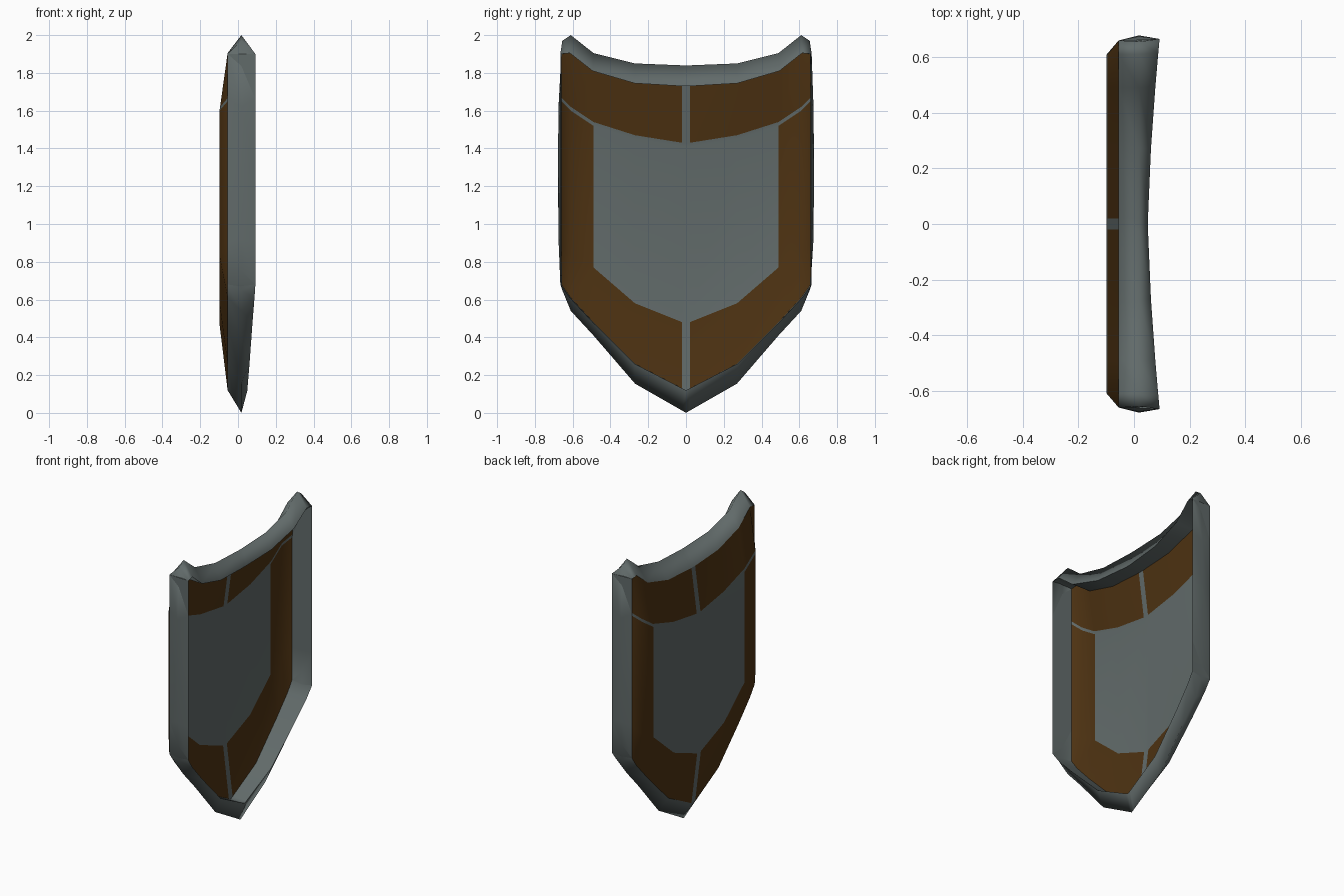
import bpy
import bmesh
import math

cube = bpy.data.objects.get("Cube")
if cube:
    bpy.data.objects.remove(cube)


def material(name, rgb):
    m = bpy.data.materials.new(name)
    m.use_nodes = True
    m.diffuse_color = (*rgb, 1)
    bsdf = m.node_tree.nodes["Principled BSDF"]
    bsdf.inputs["Base Color"].default_value = (*rgb, 1)
    bsdf.inputs["Roughness"].default_value = 0.8
    return m


steel = material("dull_steel", (0.12, 0.145, 0.143))
leather = material("brown_leather", (0.075, 0.032, 0.006))


def grid_object(name, rows, mats, closed=False, rule=None, angle=180):
    """Skin a list of equally long point rows; rule(i, j) picks a material."""
    bm = bmesh.new()
    verts = [[bm.verts.new(p) for p in row] for row in rows]
    n = len(verts)
    for i in range(n if closed else n - 1):
        a, b = verts[i], verts[(i + 1) % n]
        for j in range(len(a) - 1):
            f = bm.faces.new((a[j], a[j + 1], b[j + 1], b[j]))
            f.material_index = rule(i, j) if rule else 0
    mesh = bpy.data.meshes.new(name)
    bm.to_mesh(mesh)
    bm.free()
    for m in mats:
        mesh.materials.append(m)
    obj = bpy.data.objects.new(name, mesh)
    bpy.context.collection.objects.link(obj)
    bpy.ops.object.select_all(action='DESELECT')
    obj.select_set(True)
    bpy.context.view_layer.objects.active = obj
    bpy.ops.object.shade_smooth_by_angle(angle=math.radians(angle))
    return obj


# Panel columns: y, bottom edge, lower border, upper border, top edge
EDGE, FACE, GAP = -0.055, -0.098, 0.02
columns = [
    (0.0, 0.12, 0.47, 1.41, 1.73),
    (0.02, 0.13, 0.48, 1.41, 1.73),
    (0.27, 0.26, 0.58, 1.45, 1.745),
    (0.49, 0.48, 0.77, 1.52, 1.81),
    (0.61, 0.61, 0.83, 1.60, 1.905),
    (0.66, 0.68, 0.90, 1.65, 1.90),
]


def column_points(col, side):
    y, bottom, low, high, top = col
    mid = EDGE if y > 0.63 else FACE
    return [(EDGE, side * y, bottom), (mid, side * y, low),
            (mid, side * y, high), (mid + 0.003, side * y, high + GAP),
            (EDGE, side * y, top)]


half = [column_points(c, 1) for c in columns]
panel_rows = [column_points(c, -1) for c in reversed(columns[1:])] + half
middle = len(columns) - 1


def panel_colour(i, j):
    k = i - middle if i >= middle else middle - 1 - i
    if j == 2 or k == 0:
        return 0
    return 1 if j in (0, 3) or k >= 3 else 0


grid_object("shield_panel", panel_rows, [steel, leather], rule=panel_colour, angle=60)

# Rim stations run up one side along the panel boundary
boundary = [c[0] for c in half] + half[-1][1:4] + [c[4] for c in reversed(half)]
ridge = [(0, 0), (0.02, 0.012), (0.27, 0.155), (0.49, 0.41), (0.61, 0.54),
         (0.655, 0.65), (0.675, 0.92), (0.678, 1.30), (0.675, 1.62),
         (0.655, 1.97), (0.61, 2.0), (0.49, 1.905), (0.27, 1.85),
         (0.02, 1.84), (0, 1.84)]
boundary[7] = (EDGE, 0.66, 1.30)
boundary[8] = (EDGE, 0.66, 1.66)


def lip_point(p):
    x, y, z = p
    return (0.05 + 0.042 * (abs(y) / 0.66) ** 1.5, y * 1.008, z)


def mirrored(points):
    return (points[0], points[1], -points[2])


stations = [(b, (0.018, y, z), lip_point(b)) for b, (y, z) in zip(boundary, ridge)]
flipped = [tuple((x, -y, z) for x, y, z in s) for s in reversed(stations[1:-1])]
loop = stations + flipped

# Rounded outer rim, and the wall that closes it on the hollow side
grid_object("rim", loop, [steel], closed=True)
grid_object("rim_inner_wall", [(s[2], s[0]) for s in loop], [steel], closed=True, angle=60)
